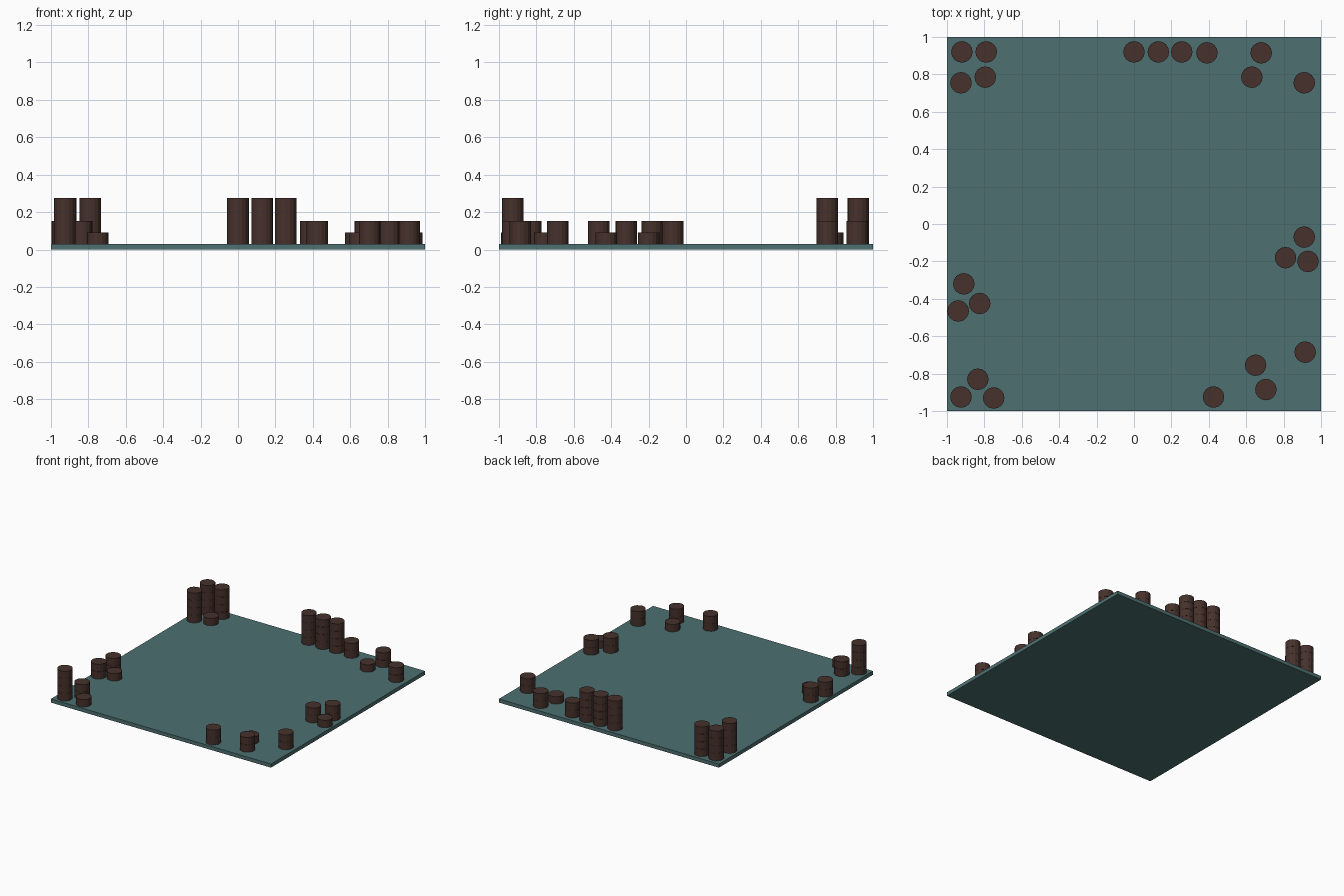
import bpy

if "Cube" in bpy.data.objects:
    bpy.data.objects.remove(bpy.data.objects["Cube"])

BASE_H = 0.03      # slab thickness
STEP = 0.0613      # height of one disc level
RADIUS = 0.0575
SIDES = 16


def material(name, rgb):
    m = bpy.data.materials.new(name)
    m.diffuse_color = (*rgb, 1)
    m.use_nodes = True
    m.node_tree.nodes["Principled BSDF"].inputs["Base Color"].default_value = m.diffuse_color
    return m


teal = material("teal", (0.075, 0.16, 0.165))
brown = material("dark_brown", (0.062, 0.031, 0.024))

# Square base slab
bpy.ops.mesh.primitive_cube_add(size=1, location=(0, 0, BASE_H / 2))
slab = bpy.context.object
slab.name = "base_slab"
slab.scale = (2, 2, BASE_H)
slab.data.materials.append(teal)

# One flat-faced disc, shared by every stack
bpy.ops.mesh.primitive_cylinder_add(vertices=SIDES, radius=RADIUS, depth=STEP - 0.001)
template = bpy.context.object
disc_mesh = template.data
disc_mesh.materials.append(brown)
bpy.data.objects.remove(template)


def stack(name, x, y, levels):
    for i in range(levels):
        disc = bpy.data.objects.new(f"{name}_disc_{i + 1}", disc_mesh)
        disc.location = (x, y, BASE_H + STEP * (i + 0.5))
        bpy.context.collection.objects.link(disc)


# Clusters of stacks along the border: (x, y, number of discs)
clusters = {
    "back_left": [(-0.92, 0.92, 4), (-0.79, 0.92, 4), (-0.925, 0.755, 4), (-0.795, 0.785, 1)],
    "back_row": [(0, 0.92, 4), (0.13, 0.92, 4), (0.255, 0.92, 4), (0.39, 0.915, 2)],
    "back_right": [(0.68, 0.915, 2), (0.63, 0.785, 1), (0.91, 0.755, 2)],
    "right": [(0.91, -0.07, 2), (0.81, -0.18, 2), (0.93, -0.2, 1)],
    "left": [(-0.91, -0.32, 2), (-0.825, -0.425, 1), (-0.94, -0.465, 2)],
    "front_left": [(-0.835, -0.83, 2), (-0.925, -0.925, 4), (-0.75, -0.93, 1)],
    "front_right": [(0.425, -0.925, 2), (0.705, -0.885, 2), (0.65, -0.755, 1), (0.915, -0.685, 2)],
}
for name, stacks in clusters.items():
    for n, (x, y, levels) in enumerate(stacks, 1):
        stack(f"{name}_stack_{n}", x, y, levels)
